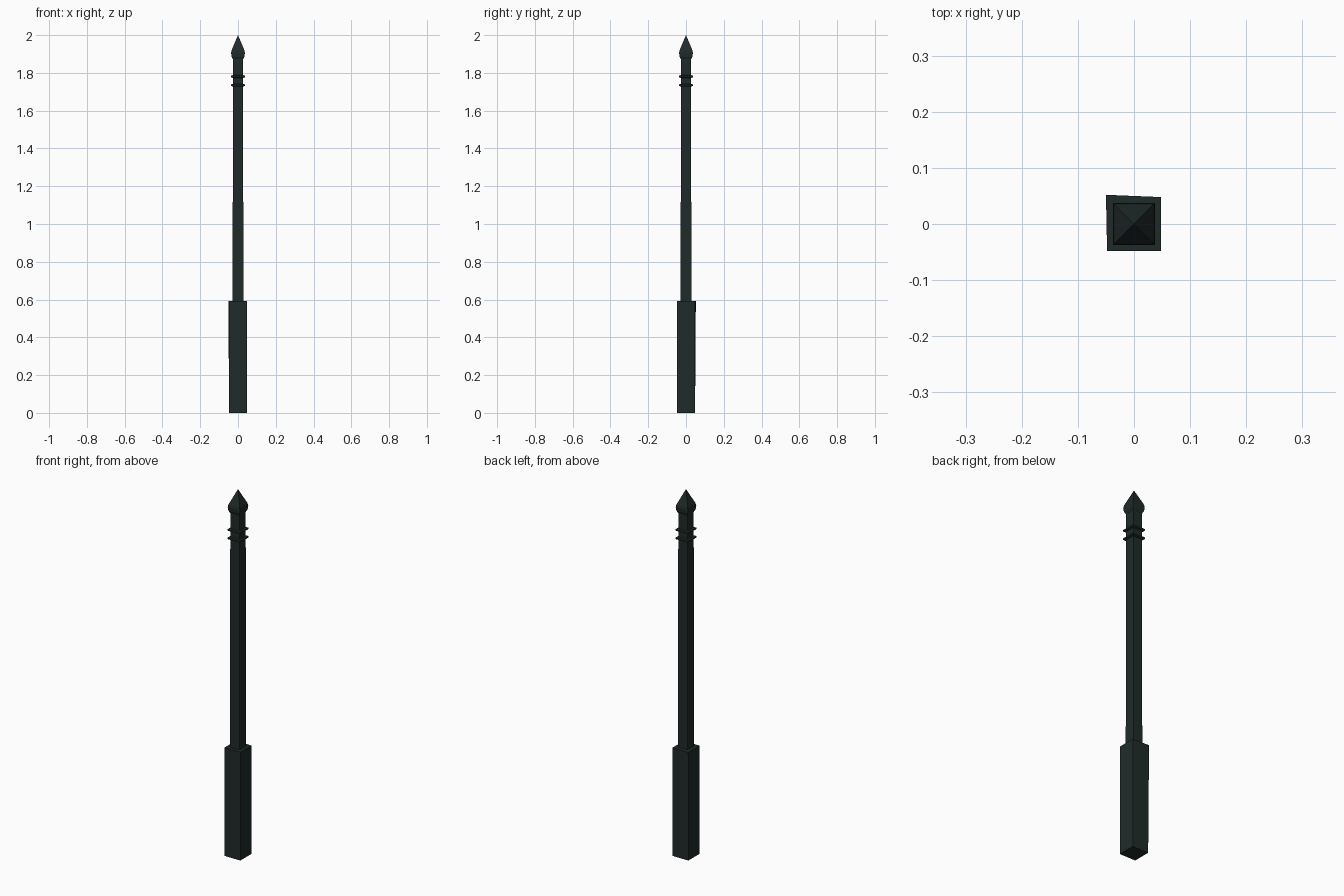
import bpy, bmesh

if "Cube" in bpy.data.objects:
    bpy.data.objects.remove(bpy.data.objects["Cube"])

mat = bpy.data.materials.new("dark_green_iron")
mat.diffuse_color = (0.014, 0.024, 0.022, 1)
mat.use_nodes = True
mat.node_tree.nodes["Principled BSDF"].inputs["Base Color"].default_value = mat.diffuse_color


def square_loft(name, sections, tip=None):
    """Stack square sections given as (half width, z); optional pointed tip."""
    bm = bmesh.new()
    rings = [[bm.verts.new((sx * h, sy * h, z))
              for sx, sy in ((-1, -1), (1, -1), (1, 1), (-1, 1))]
             for h, z in sections]
    for a, b in zip(rings, rings[1:]):
        for i in range(4):
            j = (i + 1) % 4
            bm.faces.new((a[i], a[j], b[j], b[i]))
    bm.faces.new(rings[0][::-1])
    if tip is None:
        bm.faces.new(rings[-1])
    else:
        apex = bm.verts.new((0, 0, tip))
        for i in range(4):
            bm.faces.new((rings[-1][i], rings[-1][(i + 1) % 4], apex))
    mesh = bpy.data.meshes.new(name)
    bm.to_mesh(mesh)
    bm.free()
    mesh.materials.append(mat)
    obj = bpy.data.objects.new(name, mesh)
    bpy.context.collection.objects.link(obj)
    return obj


# Thick base post, with its upper back-left corner slightly out of true
base = square_loft("base_post", [(0.048, 0), (0.048, 0.592)])
for v in base.data.vertices:
    if v.co.z > 0.5 and v.co.x < 0 and v.co.y > 0:
        v.co.x, v.co.y = -0.05, 0.052

# Slender shaft
square_loft("shaft", [(0.028, 0.58), (0.0275, 1.88)])

# Two thin square collars
for i, z in enumerate((1.735, 1.781)):
    square_loft(f"collar_{i + 1}", [(0.027, z - 0.007), (0.037, z - 0.004),
                                   (0.037, z + 0.004), (0.027, z + 0.007)])

# Pointed finial
square_loft("finial", [(0.028, 1.873), (0.034, 1.885), (0.0365, 1.905),
                       (0.034, 1.92), (0.02, 1.953)], tip=2.0)
